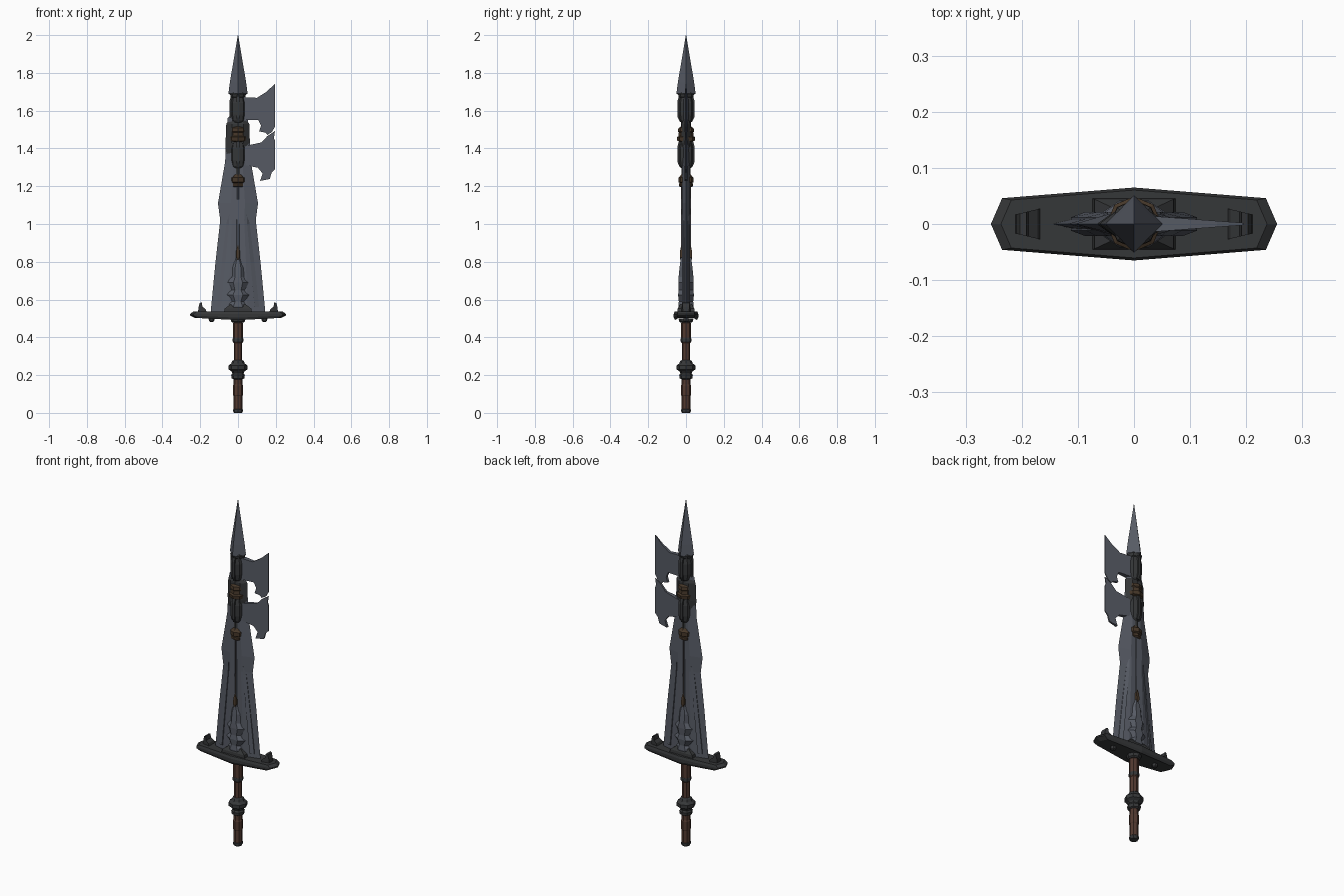
import bpy, bmesh, math


def material(name, rgb):
    m = bpy.data.materials.new(name)
    m.diffuse_color = (*rgb, 1)
    return m


STEEL = material("blue_grey_steel", (0.095, 0.105, 0.13))
IRON = material("dark_iron", (0.036, 0.038, 0.04))
LEATHER = material("brown_leather", (0.085, 0.042, 0.03))
BRONZE = material("dark_bronze", (0.06, 0.038, 0.022))


def finish(name, bm, mat):
    bmesh.ops.remove_doubles(bm, verts=bm.verts, dist=1e-5)
    bmesh.ops.recalc_face_normals(bm, faces=bm.faces)
    me = bpy.data.meshes.new(name)
    bm.to_mesh(me)
    bm.free()
    me.materials.append(mat)
    ob = bpy.data.objects.new(name, me)
    bpy.context.collection.objects.link(ob)
    return ob


def loft(name, rings, mat):
    """Skin a stack of equal-length vertex rings, capping both ends."""
    bm = bmesh.new()
    rows = [[bm.verts.new(p) for p in r] for r in rings]
    n = len(rows[0])
    for a, b in zip(rows, rows[1:]):
        for i in range(n):
            j = (i + 1) % n
            bm.faces.new((a[i], a[j], b[j], b[i]))
    bm.faces.new(rows[0])
    bm.faces.new(rows[-1])
    return finish(name, bm, mat)


def lathe(name, profile, mat, sides=8, x=0.0, y_scale=1.0, turn=0.0):
    """Low-poly turned part from (z, radius) pairs."""
    ang = [2 * math.pi * i / sides + turn for i in range(sides)]
    return loft(name, [[(x + r * math.cos(a), y_scale * r * math.sin(a), z) for a in ang]
                       for z, r in profile], mat)


def diamond(name, sections, mat, flat=0.0):
    """Bladed part from (z, left x, right x, half depth); flat gives the ridge a width."""
    rings = []
    for z, l, r, d in sections:
        f = flat * (r - l) / 2
        c = (l + r) / 2
        rings.append([(l, 0, z), (c - f, -d, z), (c + f, -d, z),
                      (r, 0, z), (c + f, d, z), (c - f, d, z)])
    return loft(name, rings, mat)


def plate(name, outline, depth, mat):
    """Extrude an x-z outline in y; depth is a function of x."""
    return loft(name, [[(x, s * depth(x), z) for x, z in outline] for s in (-1, 1)], mat)


# Handle: lower grip, pommel ring, upper grip
lathe("grip_cap", [(0, .022), (.008, .026), (.018, .026), (.022, .022)], IRON)
lathe("lower_grip", [(.015, .023), (.09, .024), (.095, .027), (.145, .027),
                     (.15, .024), (.19, .024)], LEATHER)
lathe("pommel_ring", [(.178, .024), (.183, .034), (.2, .036), (.21, .03), (.22, .035),
                      (.23, .05), (.25, .05), (.262, .036), (.275, .03), (.28, .022)], IRON)
lathe("upper_grip", [(.27, .022), (.37, .022), (.375, .026), (.475, .026), (.48, .022), (.5, .022)], LEATHER)
lathe("grip_band", [(.376, .027), (.38, .0285), (.392, .0285), (.396, .027)], IRON)


# Cross guard: long hexagonal plate with sloped rims
def guard_ring(z, k):
    pts = [(-.255, 0), (-.235, -.046), (0, -.065), (.235, -.046), (.255, 0),
           (.235, .046), (0, .065), (-.235, .046)]
    return [(x * k, y * k, z + (.012 * abs(x) / .255 if z < .505 else 0)) for x, y in pts]


loft("cross_guard", [guard_ring(.491, .9), guard_ring(.504, 1), guard_ring(.523, 1),
                     guard_ring(.536, .93)], IRON)
lathe("guard_socket", [(.478, .028), (.484, .036), (.5, .04)], IRON)
loft("blade_seat", [[(sx * w, sy * d, z) for sx, sy in ((-1, -1), (1, -1), (1, 1), (-1, 1))]
                    for z, w, d in ((.53, .075, .046), (.552, .07, .044), (.575, .04, .03))], IRON)
for side, s in (("left", -1), ("right", 1)):
    plate(side + "_guard_horn", [(s * x, z) for x, z in
          ((.165, .53), (.172, .55), (.188, .562), (.192, .585), (.203, .582), (.209, .56), (.212, .53))],
          lambda x: .028 - .012 * (abs(x) - .165) / .05, IRON)
    lathe(side + "_guard_stud", [(.482, .008), (.487, .014), (.502, .016)], IRON, 6, s * .14)

# Main blade
diamond("blade", [(.53, -.145, .145, .022), (.8, -.119, .119, .021), (1.02, -.094, .094, .02),
                  (1.11, -.106, .106, .02), (1.33, -.068, .068, .02), (1.5, -.06, .06, .02),
                  (1.56, -.055, .05, .02), (1.59, -.03, .03, .015)], STEEL, .35)
# Raised side bevels running up from the guard
for side, s in (("left", -1), ("right", 1)):
    rings = []
    for z, x, w in ((.56, .1, .012), (.8, .076, .01), (1.0, .055, .007), (1.05, .048, .002)):
        rings.append([(s * (x - w), -.021, z), (s * (x + w), -.012, z),
                      (s * (x + w), .012, z), (s * (x - w), .021, z)])
    loft(side + "_blade_bevel", rings, STEEL)
# Stepped ornament at the root of the blade
diamond("blade_root_ornament", [
    (.535, -.06, .06, .038), (.565, -.08, .08, .041), (.59, -.052, .052, .038),
    (.625, -.086, .086, .042), (.65, -.055, .055, .039), (.69, -.082, .082, .041),
    (.72, -.05, .05, .039), (.77, -.05, .05, .034), (.81, -.026, .026, .029),
    (.88, -.01, .01, .021)], STEEL, .3)
diamond("central_rib", [(.8, -.028, .028, .026), (1.0, -.022, .022, .023),
                        (1.24, -.018, .018, .023)], STEEL, .2)

# Thin bronze line and its drop-shaped end
lathe("bronze_line", [(.85, .004), (1.22, .004)], BRONZE, 4, y_scale=6.4)
diamond("bronze_drop", [(.81, -.004, .004, .03), (.825, -.015, .015, .033),
                        (.86, -.013, .013, .031), (.885, -.003, .003, .026)], BRONZE, .6)

# Upper shaft with collars and barrels
lathe("upper_shaft", [(1.2, .024), (1.7, .026)], IRON)
lathe("lower_collar", [(1.195, .028), (1.2, .036), (1.213, .036), (1.217, .032), (1.222, .041),
                       (1.245, .041), (1.252, .032), (1.262, .026)], BRONZE)
for name, z in (("lower", 1.295), ("upper", 1.535)):
    lathe(name + "_barrel", [(z, .024), (z + .012, .035), (z + .045, .041), (z + .105, .041),
                             (z + .135, .034), (z + .15, .026)], IRON)
    # Four upright straps around each barrel
    for i in range(4):
        a = i * math.pi / 2
        ca, sa = math.cos(a), math.sin(a)
        rings = [[(r * ca - t * sa, r * sa + t * ca, h)
                  for r, t in ((.02, -.008), (q, -.008), (q, .008), (.02, .008))]
                 for h, q in ((z + .005, .032), (z + .03, .044), (z + .12, .044), (z + .148, .036))]
        loft(f"{name}_barrel_strap_{i + 1}", rings, IRON)
lathe("middle_collar", [(1.435, .03), (1.44, .046), (1.46, .049), (1.465, .04), (1.485, .038),
                        (1.49, .043), (1.508, .04), (1.515, .028)], BRONZE)
diamond("blade_top_clasp", [(1.36, -.064, .05, .012), (1.43, -.066, .062, .023),
                            (1.53, -.062, .06, .023), (1.55, -.05, .045, .015)], IRON, .5)
lathe("spike_collar", [(1.665, .028), (1.672, .038), (1.688, .042), (1.695, .036)], IRON)

# Four-sided spike tip
lathe("spike", [(1.678, .03), (1.69, .051), (1.75, .043), (2.0, .0008)], STEEL, 4)


# Two axe blades on the right, thinning toward their edges
def axe_depth(x):
    return .015 - .013 * (x - .02) / .176


plate("upper_axe_blade", [(.02, 1.672), (.1, 1.668), (.148, 1.698), (.196, 1.742), (.196, 1.515),
                          (.178, 1.485), (.155, 1.472), (.145, 1.484), (.112, 1.49),
                          (.122, 1.52), (.108, 1.55), (.02, 1.55)], axe_depth, STEEL)
plate("lower_axe_blade", [(.02, 1.405), (.06, 1.418), (.125, 1.432), (.155, 1.465), (.196, 1.492),
                          (.19, 1.455), (.196, 1.44), (.196, 1.29), (.178, 1.272), (.168, 1.238),
                          (.117, 1.228), (.13, 1.268), (.105, 1.298), (.02, 1.315)], axe_depth, STEEL)
